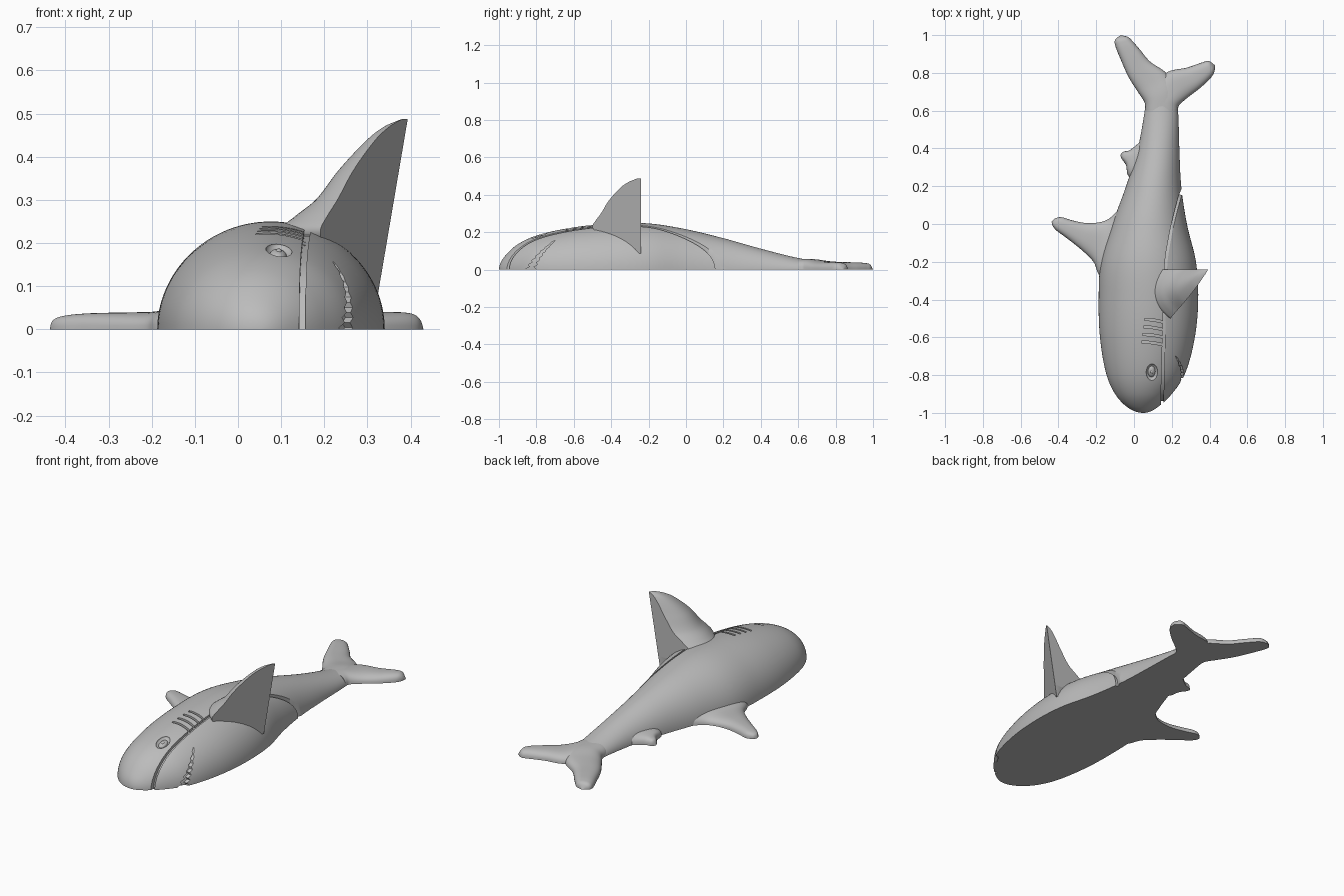
import bpy, bmesh
from math import sin, cos, pi, sqrt, copysign
from mathutils import Vector, Matrix

cube = bpy.data.objects.get("Cube")
if cube:
    bpy.data.objects.remove(cube, do_unlink=True)

grey = bpy.data.materials.new("plain grey")
grey.use_nodes = True
grey.diffuse_color = (0.5, 0.5, 0.5, 1)
for node in grey.node_tree.nodes:
    if node.type == 'BSDF_PRINCIPLED':
        node.inputs["Base Color"].default_value = grey.diffuse_color


def make_object(name, bm):
    bmesh.ops.recalc_face_normals(bm, faces=bm.faces[:])
    mesh = bpy.data.meshes.new(name)
    bm.to_mesh(mesh)
    bm.free()
    mesh.materials.append(grey)
    obj = bpy.data.objects.new(name, mesh)
    bpy.context.collection.objects.link(obj)
    return obj


def skin(name, rings):
    """Closed surface through equal rings of points, capped at both ends."""
    bm = bmesh.new()
    loops = [[bm.verts.new(p) for p in ring] for ring in rings]
    count = len(loops[0])
    for one, two in zip(loops, loops[1:]):
        for i in range(count):
            j = (i + 1) % count
            bm.faces.new((one[i], one[j], two[j], two[i]))
    bm.faces.new(loops[0])
    bm.faces.new(loops[-1])
    bmesh.ops.remove_doubles(bm, verts=bm.verts[:], dist=1e-5)
    return make_object(name, bm)


def interp(table, t):
    """Smooth curve through rows of (key, values...)."""
    last = len(table) - 1
    i = 0
    while i < last - 1 and t > table[i + 1][0]:
        i += 1

    def slope(k, c):
        lo, hi = table[max(k - 1, 0)], table[min(k + 1, last)]
        return (hi[c] - lo[c]) / (hi[0] - lo[0])

    a, b = table[i], table[i + 1]
    d = b[0] - a[0]
    u = min(max((t - a[0]) / d, 0), 1)
    blend = u * u * (3 - 2 * u)
    return [a[c] + (b[c] - a[c]) * blend + d * u * (1 - u)
            * (slope(i, c) * (1 - u) - slope(i + 1, c) * u)
            for c in range(1, len(a))]


def spaced(table, steps):
    lo, hi = table[0][0], table[-1][0]
    return [interp(table, lo + (hi - lo) * i / steps) for i in range(steps + 1)]


def dome(ax, ay, bx, by, h, power, count):
    """Half oval standing on the ground from a to b."""
    ring = []
    for i in range(count + 1):
        t = pi * i / count
        u = copysign(abs(cos(t)) ** power, cos(t)) / 2
        ring.append(((ax + bx) / 2 - u * (bx - ax), (ay + by) / 2 - u * (by - ay),
                     max(h, 0) * abs(sin(t)) ** power))
    return ring


def fin(name, rows):
    keyed = [(i, *row) for i, row in enumerate(rows)]
    return skin(name, [dome(*r, 0.78, 20) for r in spaced(keyed, 8 * len(rows))])


# Body: y, back side x, belly side x, height
BODY = [(sqrt(y + 1), l, r, h) for y, l, r, h in (
    (-1, .05, .05, 0), (-.97, -.035, .125, .07), (-.9, -.1, .2, .135),
    (-.8, -.145, .267, .182), (-.6, -.18, .322, .226), (-.4, -.187, .34, .246),
    (-.2, -.175, .328, .247), (0, -.115, .28, .216), (.2, -.042, .25, .168),
    (.4, .02, .24, .112), (.6, .057, .233, .062), (.74, .075, .215, .04))]
end = BODY[-1][0]
rings = []
for i in range(81):
    s = end * i / 80
    left, right, high = interp(BODY, s)
    y = s * s - 1
    rings.append(dome(left, y, right, y, high, 1, 56))
body = skin("body", rings)


def section(y, inset):
    y = y - inset if y < -.5 else y
    left, right, high = interp(BODY, sqrt(max(y + 1, 0)))
    return (left + right) / 2, (right - left) / 2 - inset, high - inset


def top_z(x, y, inset=0):
    mid, half, high = section(y, inset)
    k = 1 - ((x - mid) / half) ** 2 if half > .01 else 0
    return high * sqrt(k) if k > 0 else -.02


def side_x(y, z, inset=0):
    mid, half, high = section(y, inset)
    return mid + half * sqrt(max(1 - (max(z, 0) / high) ** 2, 0))


def groove(name, path, half, depth):
    """Cutter that follows a path over the top of the body."""
    rings = []
    for i, (x, y) in enumerate(path):
        before, after = path[max(i - 1, 0)], path[min(i + 1, len(path) - 1)]
        run = Vector((after[0] - before[0], after[1] - before[1])).normalized() * half
        low = top_z(x, y, depth)
        rings.append([(x - run.y, y + run.x, low), (x + run.y, y - run.x, low),
                      (x + run.y, y - run.x, .35), (x - run.y, y + run.x, .35)])
    return skin(name, rings)


def ellipsoid(name, matrix, radii):
    bm = bmesh.new()
    bmesh.ops.create_uvsphere(bm, u_segments=28, v_segments=16, radius=1,
                              matrix=matrix @ Matrix.Diagonal((*radii, 1)))
    return make_object(name, bm)


# Belly seam
SEAM = [(-1.01, .148), (-.9, .15), (-.6, .158), (-.21, .17), (-.05, .195),
        (.07, .222), (.15, .245), (.2, .265)]
seam_path = [(interp(SEAM, y)[0], y) for y in
             [-1.01 + 1.21 * i / 90 for i in range(91)]]
cutters = [groove("seam_cutter", seam_path, .007, .009)]

# Gill slits
for i in range(4):
    y = -.505 - .04 * i
    path = [(.055 - .005 * i + (.1 + .005 * i) * t / 8, y - .015 * (t / 8) ** 2)
            for t in range(9)]
    cutters.append(groove("gill_cutter", path, .006, .01))

# Toothed mouth
rings = []
for i in range(16):
    f = i / 15
    z = .157 * (1 - f) - .02 * f
    y = -.835 + .135 * (1 - f) ** 1.6
    w = (.004 + .027 * f) * (1 if i % 2 else .4)
    deep = [side_x(y + o, z, .012) for o in (-w, w)]
    rings.append([(deep[0], y - w, z), (deep[1], y + w, z),
                  (.5, y + w, z), (.5, y - w, z)])
cutters.append(skin("mouth_cutter", rings))

# Eye socket, eyeball and pupil
ex, ey, step = .095, -.785, .01
ez = top_z(ex, ey)
normal = Vector((top_z(ex - step, ey) - top_z(ex + step, ey),
                 top_z(ex, ey - step) - top_z(ex, ey + step), 2 * step)).normalized()
across = Vector((1, 0, 0))
across = (across - normal * across.dot(normal)).normalized()
along = normal.cross(across)
turn = Matrix((across, along, normal)).transposed().to_4x4()


def on_eye(depth):
    return Matrix.Translation(Vector((ex, ey, ez)) - normal * depth) @ turn


cutters.append(ellipsoid("socket_cutter", on_eye(0), (.031, .046, .017)))
ellipsoid("eyeball", on_eye(.016), (.02, .031, .015))
ellipsoid("pupil", on_eye(.003), (.007, .01, .005))

# Carve the body
bpy.context.view_layer.objects.active = body
for cutter in cutters:
    cutter.hide_render = True
    cut = body.modifiers.new("cut", 'BOOLEAN')
    cut.operation = 'DIFFERENCE'
    cut.solver = 'EXACT'
    cut.object = cutter
    bpy.ops.object.modifier_apply(modifier=cut.name)
    bpy.data.objects.remove(cutter, do_unlink=True)

# Flat fins: front edge x y, rear edge x y, height
fin("dorsal_fin", [
    (-.1, -.4, -.02, .15, .08), (-.185, -.27, -.112, .045, .05),
    (-.215, -.2, -.17, .012, .041), (-.28, -.135, -.25, .005, .039),
    (-.36, -.072, -.33, .02, .037), (-.41, -.035, -.385, .036, .032),
    (-.432, -.008, -.42, .028, .022), (-.436, .012, -.436, .012, 0)])
fin("rear_dorsal_fin", [
    (.03, .2, .06, .46, .06), (-.03, .255, .015, .42, .045),
    (-.042, .31, -.025, .39, .037), (-.065, .345, -.055, .383, .028),
    (-.073, .366, -.073, .366, 0)])
fin("upper_tail_lobe", [
    (.06, .6, .232, .6, .058), (.055, .645, .22, .72, .056),
    (.02, .7, .17, .8, .046), (-.03, .78, .085, .86, .041),
    (-.07, .87, .03, .925, .039), (-.098, .94, -.005, .965, .036),
    (-.1, .975, -.03, .989, .028), (-.07, 1, -.07, 1, 0)])
fin("lower_tail_lobe", [
    (.232, .6, .06, .6, .058), (.24, .63, .09, .7, .056),
    (.285, .67, .17, .8, .046), (.35, .72, .28, .828, .041),
    (.405, .772, .36, .855, .039), (.425, .805, .395, .863, .03),
    (.43, .84, .43, .84, 0)])

# Raised side fin: height, leading edge y, inner bulge x, back width
SIDE = [(.085, -.26, .28, .03), (.15, -.38, .2, .08), (.2, -.48, .12, .15),
        (.23, -.5, .1, .2), (.26, -.485, .13, .17), (.3, -.455, .18, .12),
        (.37, -.412, .235, .08), (.443, -.345, .304, .045),
        (.472, -.3, .343, .025), (.487, -.262, .38, .005)]
rings = []
for i in range(61):
    z = .085 + .402 * i / 60
    front_y, bulge, width = interp(SIDE, z)
    back = Vector((.325 + .17 * (z - .085), -.24))
    lead = Vector((back.x + .61 * (front_y + .24), front_y))
    inner = Vector((back.x - width, -.24))
    middle = Vector((bulge, (front_y - .24) / 2))
    pull = 2 * middle - (lead + inner) / 2
    ring = [back]
    for k in range(17):
        t = k / 16
        ring.append(lead * (1 - t) ** 2 + pull * 2 * t * (1 - t) + inner * t * t)
    rings.append([(p.x, p.y, z) for p in ring])
skin("side_fin", rings)

# Smooth shading with crisp edges
for obj in bpy.context.scene.objects:
    obj.select_set(obj.type == 'MESH')
bpy.ops.object.shade_smooth_by_angle(angle=.7)
